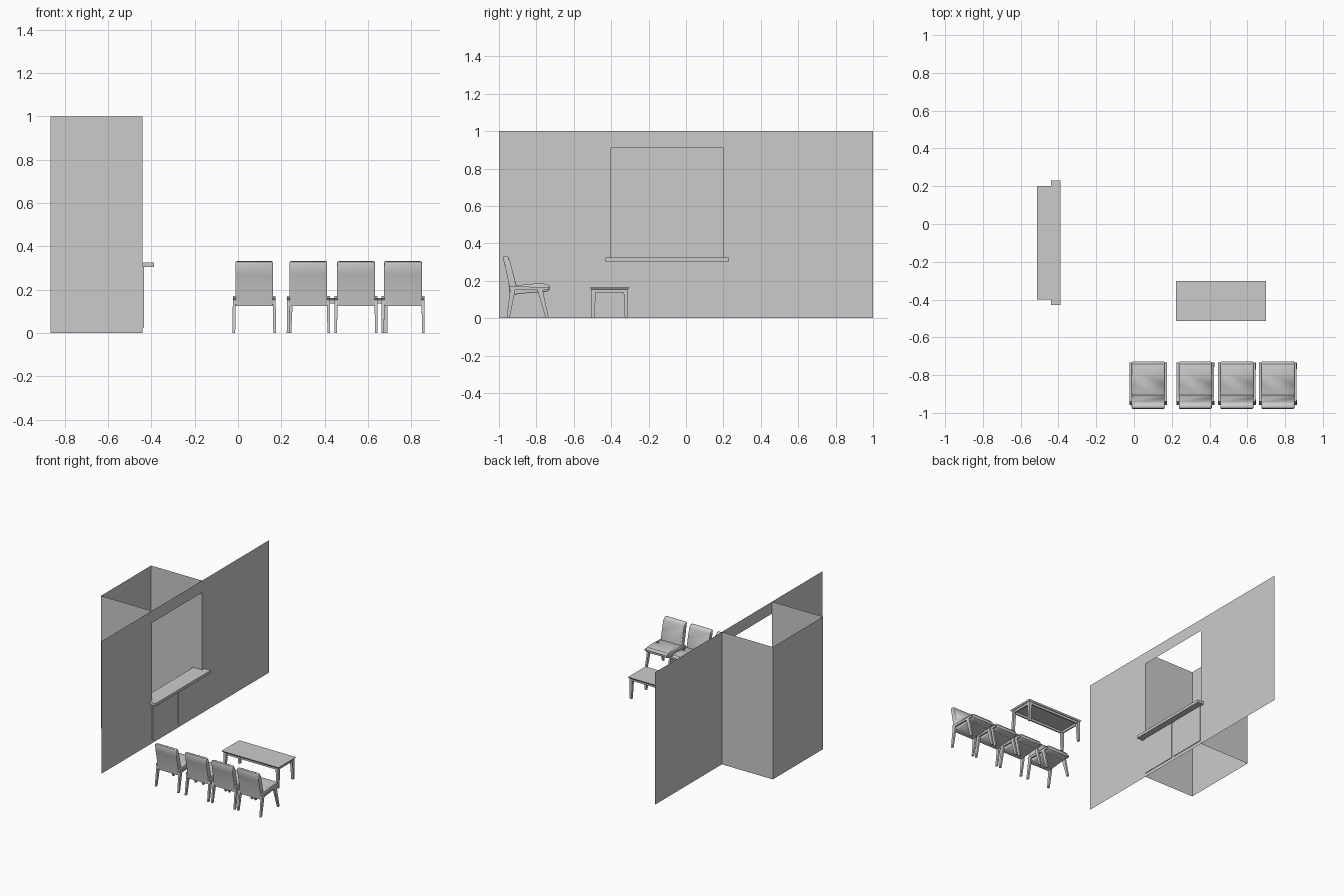
import bpy, bmesh
from mathutils import Vector

if "Cube" in bpy.data.objects:
    bpy.data.objects.remove(bpy.data.objects["Cube"])


def make(name, bm, smooth=False):
    bmesh.ops.remove_doubles(bm, verts=bm.verts, dist=1e-5)
    bmesh.ops.recalc_face_normals(bm, faces=bm.faces)
    me = bpy.data.meshes.new(name)
    bm.to_mesh(me)
    bm.free()
    ob = bpy.data.objects.new(name, me)
    bpy.context.collection.objects.link(ob)
    if smooth:
        bpy.context.view_layer.objects.active = ob
        ob.select_set(True)
        bpy.ops.object.shade_smooth_by_angle(angle=0.7)
        ob.select_set(False)
    return ob


def prism(bm, profile, axis, a, b):
    """Extrude a closed 2D profile along an axis from a to b."""
    def pt(p, t):
        q = list(p)
        q.insert(axis, t)
        return q
    lo = [bm.verts.new(pt(p, a)) for p in profile]
    hi = [bm.verts.new(pt(p, b)) for p in profile]
    n = len(profile)
    faces = [bm.faces.new(lo), bm.faces.new(hi[::-1])]
    faces += [bm.faces.new((lo[i], hi[i], hi[(i + 1) % n], lo[(i + 1) % n])) for i in range(n)]
    return faces


def box(bm, x0, x1, y0, y1, z0, z1):
    return prism(bm, [(x0, y0), (x1, y0), (x1, y1), (x0, y1)], 2, z0, z1)


def leg(bm, top, bottom, wt, wb):
    """Tapered square leg between two centres."""
    rings = []
    for c, (hx, hy) in ((top, wt), (bottom, wb)):
        rings.append([bm.verts.new(Vector(c) + Vector((sx * hx, sy * hy, 0)))
                      for sx, sy in ((-1, -1), (1, -1), (1, 1), (-1, 1))])
    t, b = rings
    bm.faces.new(t)
    bm.faces.new(b[::-1])
    for i in range(4):
        bm.faces.new((t[i], b[i], b[(i + 1) % 4], t[(i + 1) % 4]))


def sheet(bm, p, q, z0, z1):
    """Upright single-sided panel between two floor points."""
    bm.faces.new([bm.verts.new(v) for v in
                  ((*p, z0), (*q, z0), (*q, z1), (*p, z1))])


WX, BX, Y0, Y1 = -0.44, -0.866, -0.4, 0.2

# wall with serving opening
bm = bmesh.new()
for a, b, z0, z1 in ((-1, Y0, 0, 1), (Y1, 1, 0, 1), (Y0, Y1, 0.91, 1), (Y0, Y1, 0, 0.31)):
    sheet(bm, (WX, a), (WX, b), z0, z1)
make("wall", bm)

# booth behind the opening, open at top and bottom
bm = bmesh.new()
path = [(WX, Y0), (BX, Y0), (BX, Y1), (WX, Y1)]
for p, q in zip(path, path[1:]):
    sheet(bm, p, q, 0, 1)
make("booth_walls", bm)

# counter, wider in front of the wall than inside it
bm = bmesh.new()
prism(bm, [(-0.513, Y0), (WX, Y0), (WX, Y0 - 0.03), (-0.388, Y0 - 0.03),
           (-0.388, Y1 + 0.03), (WX, Y1 + 0.03), (WX, Y1), (-0.513, Y1)], 2, 0.304, 0.325)
make("counter", bm)

# front panels under the counter
for i, (a, b) in enumerate(((Y0 + 0.004, -0.11), (-0.09, Y1 - 0.004))):
    bm = bmesh.new()
    box(bm, WX, WX + 0.005, a, b, 0.026, 0.304)
    make(f"counter_panel_{i + 1}", bm)

# low table
TX0, TX1, TY0, TY1 = 0.222, 0.698, -0.513, -0.303
bm = bmesh.new()
box(bm, TX0, TX1, TY0, TY1, 0.153, 0.163)
for f in bm.faces:
    if f.calc_center_median().z < 0.154:
        for v in f.verts:
            v.co.x += 0.007 if v.co.x < 0.4 else -0.007
            v.co.y += 0.007 if v.co.y < -0.4 else -0.007
        break
make("table_top", bm)
bm = bmesh.new()
for y in (TY0 + 0.018, TY1 - 0.018):
    box(bm, TX0 + 0.02, TX1 - 0.02, y - 0.005, y + 0.005, 0.136, 0.154)
for x in (TX0 + 0.018, TX1 - 0.018):
    box(bm, x - 0.005, x + 0.005, TY0 + 0.02, TY1 - 0.02, 0.136, 0.154)
make("table_apron", bm)
bm = bmesh.new()
for x, sx in ((TX0 + 0.02, 1), (TX1 - 0.02, -1)):
    for y, sy in ((TY0 + 0.02, 1), (TY1 - 0.02, -1)):
        leg(bm, (x, y, 0.154), (x - sx * 0.004, y - sy * 0.004, 0), (0.011, 0.011), (0.008, 0.008))
make("table_legs", bm)

# chair cushions: side profiles (y, z)
SEAT = [(-0.94, 0.124), (-0.85, 0.134), (-0.745, 0.142), (-0.731, 0.15), (-0.728, 0.168),
        (-0.74, 0.182), (-0.78, 0.187), (-0.85, 0.181), (-0.92, 0.174), (-0.938, 0.165)]
BACK = [(-0.942, 0.13), (-0.951, 0.20), (-0.965, 0.27), (-0.979, 0.318), (-0.975, 0.329),
        (-0.962, 0.332), (-0.949, 0.326), (-0.942, 0.31), (-0.924, 0.24), (-0.906, 0.175),
        (-0.91, 0.14)]


def cushion(name, profile, cx, half):
    bm = bmesh.new()
    caps = prism(bm, profile, 0, cx - half, cx + half)[:2]
    edges = {e for f in caps for e in f.edges}
    bmesh.ops.bevel(bm, geom=list(edges), offset=0.007, segments=3, profile=0.5, affect='EDGES')
    return make(name, bm, True)


def chair(n, cx):
    cushion(f"chair_{n}_seat", SEAT, cx, 0.087)
    cushion(f"chair_{n}_back", BACK, cx, 0.087)
    # side frames: legs joined by a rail
    bm = bmesh.new()
    for s in (-1, 1):
        x = cx + s * 0.092
        prism(bm, [(-0.94, 0.152), (-0.74, 0.15), (-0.732, 0.157), (-0.735, 0.166),
                   (-0.94, 0.17), (-0.948, 0.161)], 0, x - 0.007, x + 0.007)
        leg(bm, (x, -0.782, 0.157), (x + s * 0.002, -0.742, 0), (0.007, 0.015), (0.006, 0.008))
        leg(bm, (x, -0.925, 0.16), (x + s * 0.002, -0.951, 0), (0.007, 0.014), (0.006, 0.008))
    make(f"chair_{n}_frame", bm)
    # cross bars under the seat
    bm = bmesh.new()
    for y, z in ((-0.785, 0.139), (-0.915, 0.13)):
        box(bm, cx - 0.09, cx + 0.09, y - 0.008, y + 0.008, z, z + 0.02)
    make(f"chair_{n}_crossbars", bm)


for i, cx in enumerate((0.075, 0.325, 0.545, 0.762)):
    chair(i + 1, cx)
